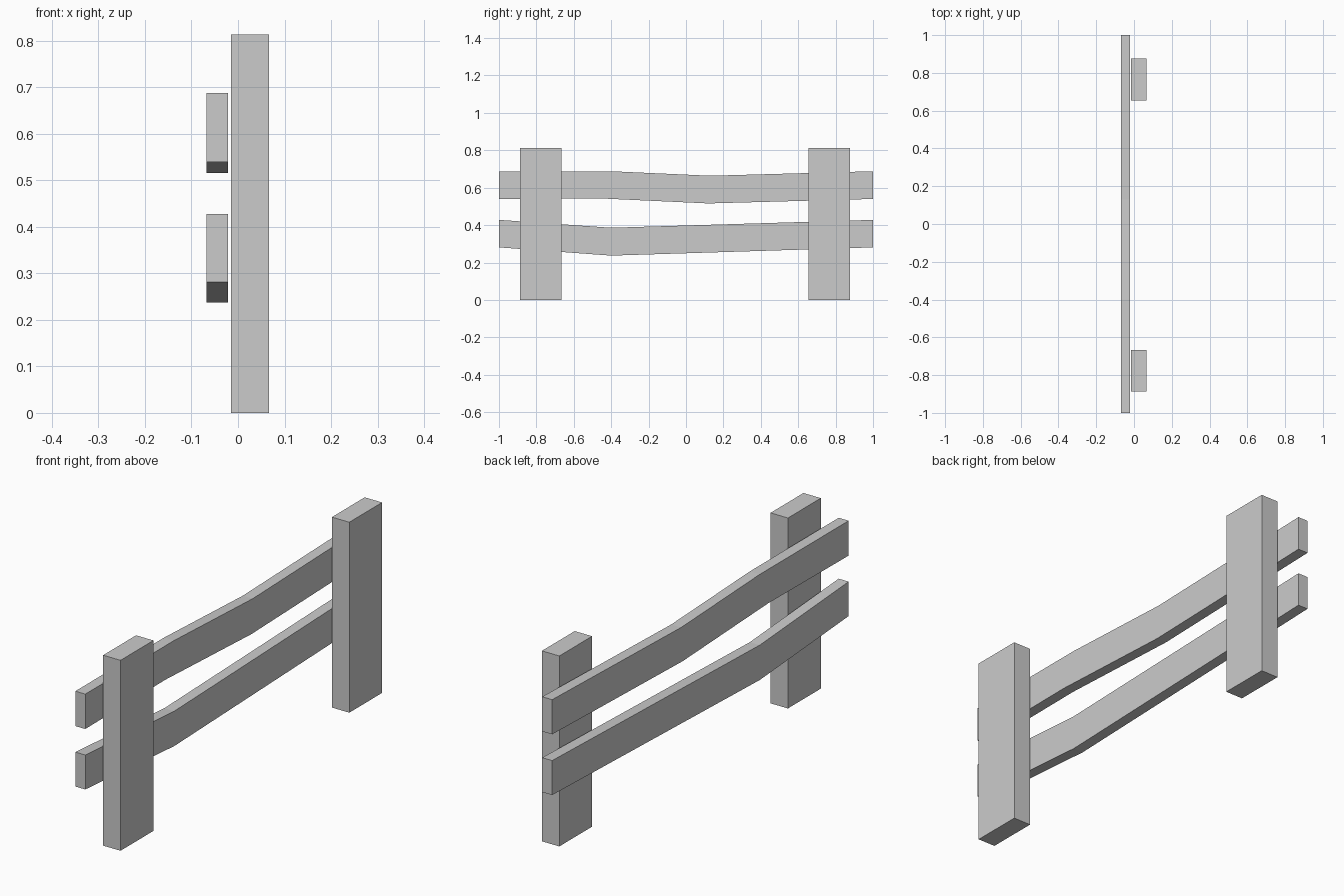
import bpy, bmesh

if "Cube" in bpy.data.objects:
    bpy.data.objects.remove(bpy.data.objects["Cube"])


def prism(name, profile, x0, x1):
    """Extrude a closed (y, z) outline from x0 to x1."""
    bm = bmesh.new()
    face = bm.faces.new([bm.verts.new((x0, y, z)) for y, z in profile])
    ext = bmesh.ops.extrude_face_region(bm, geom=[face])
    verts = [g for g in ext["geom"] if isinstance(g, bmesh.types.BMVert)]
    bmesh.ops.translate(bm, verts=verts, vec=(x1 - x0, 0, 0))
    bmesh.ops.recalc_face_normals(bm, faces=bm.faces)
    mesh = bpy.data.meshes.new(name)
    bm.to_mesh(mesh)
    bm.free()
    obj = bpy.data.objects.new(name, mesh)
    bpy.context.collection.objects.link(obj)
    return obj


# Upright posts
for name, y0, y1 in (("front_post", -0.888, -0.666), ("back_post", 0.655, 0.876)):
    prism(name, [(y0, 0), (y1, 0), (y1, 0.813), (y0, 0.813)], -0.015, 0.067)

# Slightly bent rails: top edge, then bottom edge
rails = {
    "upper_rail": ([(-1, 0.688), (-0.40, 0.688), (0.13, 0.664), (1, 0.688)],
                   [(-1, 0.539), (-0.46, 0.543), (0.12, 0.516), (1, 0.540)]),
    "lower_rail": ([(-1, 0.428), (-0.40, 0.386), (1, 0.428)],
                   [(-1, 0.281), (-0.40, 0.237), (1, 0.281)]),
}
for name, (top, bottom) in rails.items():
    prism(name, bottom + top[::-1], -0.068, -0.021)
